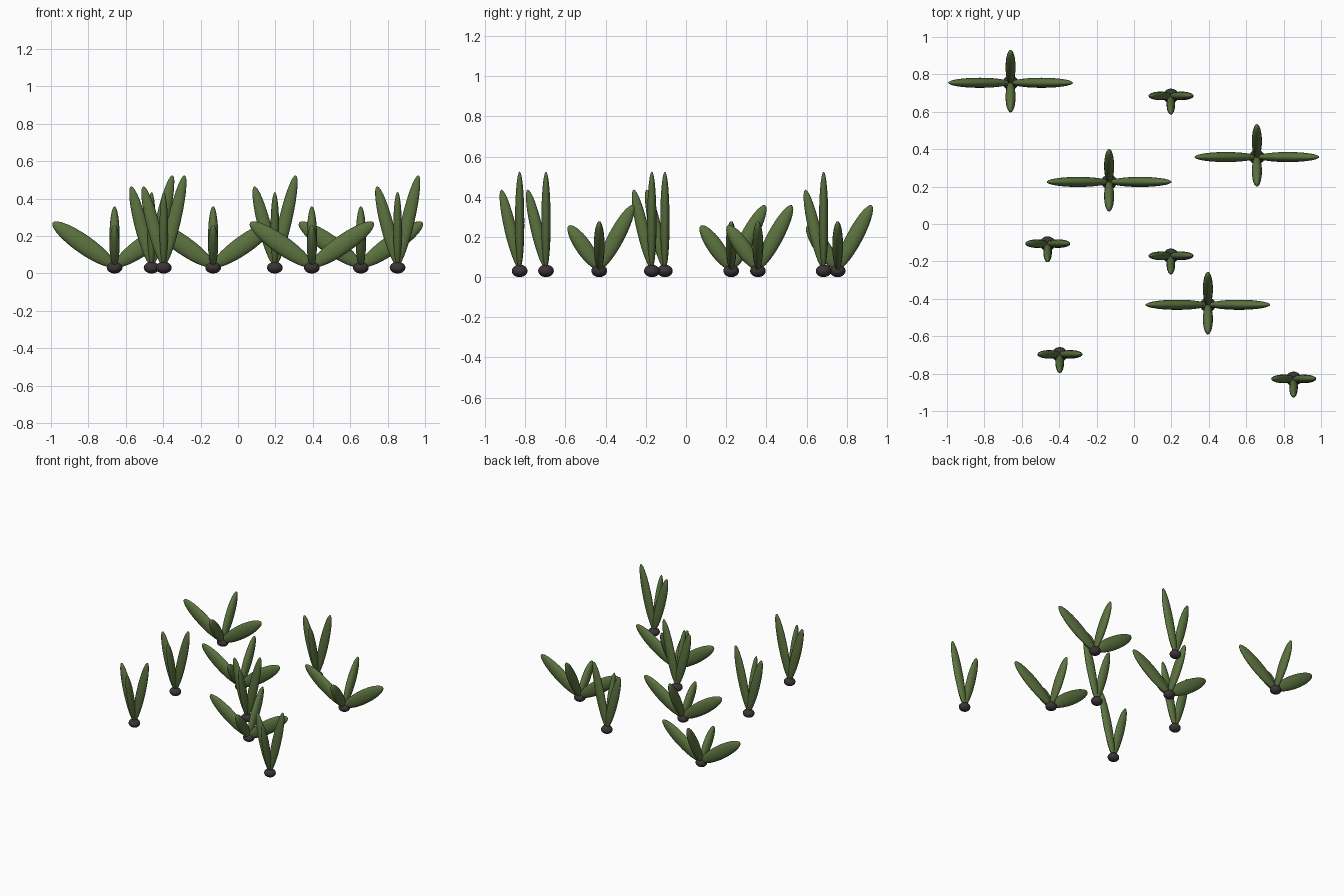
import bpy, bmesh, math
from mathutils import Matrix, Vector

if "Cube" in bpy.data.objects:
    bpy.data.objects.remove(bpy.data.objects["Cube"])


def material(name, color):
    m = bpy.data.materials.new(name)
    m.diffuse_color = color
    m.use_nodes = True
    m.node_tree.nodes["Principled BSDF"].inputs["Base Color"].default_value = m.diffuse_color
    return m


GREEN = material("leaf_green", (0.105, 0.17, 0.05, 1))
DARK = material("root_dark", (0.045, 0.035, 0.037, 1))
BASE_Z = 0.04


def ellipsoid_mesh(name, parts, mat, segs=20, rings=14):
    """One mesh made of spheres, each shaped by a matrix."""
    bm = bmesh.new()
    for matrix in parts:
        bmesh.ops.create_uvsphere(bm, u_segments=segs, v_segments=rings,
                                  radius=1, matrix=matrix)
    for f in bm.faces:
        f.smooth = True
    me = bpy.data.meshes.new(name)
    bm.to_mesh(me)
    bm.free()
    me.materials.append(mat)
    return me


def leaf(heading, tilt, half_len, half_width, half_thick):
    """Leaf growing from the root, leaning by tilt degrees towards heading."""
    return (Matrix.Translation((0, 0, BASE_Z))
            @ Matrix.Rotation(math.radians(heading), 4, 'Z')
            @ Matrix.Rotation(math.radians(tilt), 4, 'Y')
            @ Matrix.Translation((0, 0, half_len))
            @ Matrix.Diagonal((half_width, half_thick, half_len, 1)))


# Shared meshes: root bulb, spreading leaves, upright leaves
root = ellipsoid_mesh("root", [Matrix.Translation((0, 0, 0.031))
                               @ Matrix.Diagonal((0.042, 0.039, 0.031, 1))], DARK)
spreading = ellipsoid_mesh("spreading_leaves", [
    leaf(0, 55, 0.202, 0.05, 0.027),
    leaf(180, 55, 0.202, 0.05, 0.027),
    leaf(90, 28, 0.18, 0.04, 0.027),
    leaf(-90, 35, 0.132, 0.04, 0.027)], GREEN)
upright = ellipsoid_mesh("upright_leaves", [
    leaf(0, 13, 0.249, 0.035, 0.023),
    leaf(180, 14.5, 0.22, 0.035, 0.023),
    leaf(-90, 13, 0.203, 0.03, 0.023)], GREEN)

# Plant positions
spreading_at = [(-0.66, 0.755), (-0.133, 0.225), (0.657, 0.358), (0.395, -0.432)]
upright_at = [(0.197, 0.685), (-0.462, -0.105), (0.197, -0.17),
              (-0.397, -0.697), (0.853, -0.828)]

for mesh, spots in ((spreading, spreading_at), (upright, upright_at)):
    for x, y in spots:
        for me in (mesh, root):
            ob = bpy.data.objects.new(me.name, me)
            ob.location = Vector((x, y, 0))
            bpy.context.collection.objects.link(ob)
